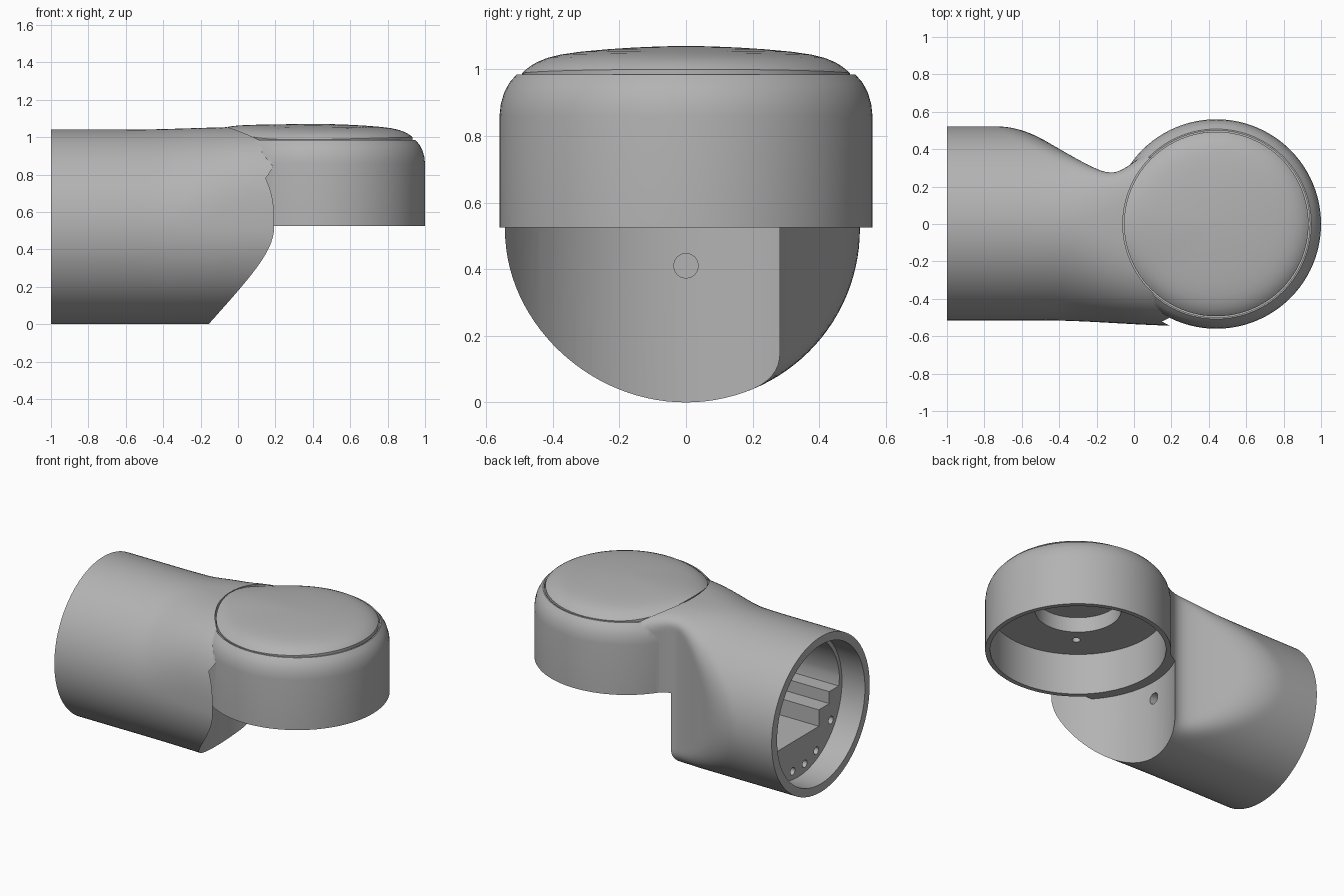
import bpy, bmesh, math
from mathutils import Matrix, Vector

if "Cube" in bpy.data.objects:
    bpy.data.objects.remove(bpy.data.objects["Cube"])

AXIS_X = 0.44   # upright joint axis
MID_Z = 0.52    # height of the tube axis

grey = bpy.data.materials.new("plain_grey")
grey.use_nodes = True
colour = (0.45, 0.45, 0.45, 1)
grey.diffuse_color = colour
grey.node_tree.nodes["Principled BSDF"].inputs["Base Color"].default_value = colour


def finish(name, bm):
    bmesh.ops.recalc_face_normals(bm, faces=bm.faces)
    mesh = bpy.data.meshes.new(name)
    bm.to_mesh(mesh)
    bm.free()
    mesh.materials.append(grey)
    obj = bpy.data.objects.new(name, mesh)
    bpy.context.collection.objects.link(obj)
    return obj


def loft(name, rings):
    """Skin closed rings of points and cap both ends."""
    bm = bmesh.new()
    loops = [[bm.verts.new(p) for p in ring] for ring in rings]
    n = len(loops[0])
    for a, b in zip(loops, loops[1:]):
        for i in range(n):
            j = (i + 1) % n
            bm.faces.new((a[i], a[j], b[j], b[i]))
    bm.faces.new(loops[0])
    bm.faces.new(loops[-1])
    return finish(name, bm)


def upright(name, profile, n=96):
    """Turn a (radius, z) profile about the joint axis."""
    return loft(name, [[(AXIS_X + r * math.cos(2 * math.pi * i / n),
                         r * math.sin(2 * math.pi * i / n), z) for i in range(n)]
                       for r, z in profile])


def lengthwise(name, outline, x0, x1):
    """Extrude a (y, z) outline along x."""
    return loft(name, [[(x, y, z) for y, z in outline] for x in (x0, x1)])


def disc(y, z, r, n):
    return [(y + r * math.cos(2 * math.pi * i / n),
             z + r * math.sin(2 * math.pi * i / n)) for i in range(n)]


def combine(target, tool, operation="DIFFERENCE"):
    tool.hide_render = True
    mod = target.modifiers.new("combine", "BOOLEAN")
    mod.operation, mod.solver, mod.object = operation, "EXACT", tool
    bpy.context.view_layer.objects.active = target
    bpy.ops.object.modifier_apply(modifier=mod.name)
    bpy.data.objects.remove(tool)


def soft_min(a, b, k=0.08):
    h = max(k - abs(a - b), 0) / k
    return min(a, b) - h * h * k / 4


def ramp(x, start, end):
    t = max(0, min(1, (x - start) / (end - start)))
    return t * t * (3 - 2 * t)


def tube_ring(x, n=112):
    """Round section, pinched at the back, with shoulders that fill out to the cup."""
    d = x + 0.12
    neck = 0.275 + (0.6 if d < 0 else 0.9) * (math.hypot(d, 0.08) - 0.08)
    flare = 0.03 * ramp(x, -0.5, 0.3)
    rise = 0.015 * ramp(x, -0.6, 0.1)
    fullness = 2 + ramp(x, -0.4, 0.15)
    ring = []
    for i in range(n):
        c, s = math.cos(2 * math.pi * i / n), math.sin(2 * math.pi * i / n)
        if s > 0:
            size = (abs(c) ** fullness + s ** fullness) ** (-1 / fullness)
            c, s = c * size, s * size
        y = soft_min(0.522 * c, neck) if c > 0 else (0.515 + flare) * c
        ring.append((x, y, MID_Z + (0.52 + (rise if s > 0 else 0)) * s))
    return ring


# Tube with its pinched neck
housing = loft("housing", [tube_ring(-1 + 1.35 * i / 54) for i in range(55)])

# Hollow end face of the tube, concentric with the joint
combine(housing, upright("end_cutter", [(0.597, -0.2), (0.597, 0.5255)], 128))

# Step where the front of the tube overlaps the cup
step = upright("step_cutter", [(0.597, 0.5), (0.597, 0.78), (0.55, 0.86)], 128)
bm = bmesh.new()
bm.from_mesh(step.data)
cut = bmesh.ops.bisect_plane(bm, geom=bm.verts[:] + bm.edges[:] + bm.faces[:],
                             plane_co=Vector((0, -0.4, 0)),
                             plane_no=Vector((0, 1, 0)), clear_outer=True)
bmesh.ops.holes_fill(bm, edges=[e for e in bm.edges if e.is_boundary])
bmesh.ops.recalc_face_normals(bm, faces=bm.faces)
bm.to_mesh(step.data)
bm.free()
combine(housing, step)

# Upright cup with rounded shoulder, then a round seat for the lid
cup = upright("cup", [(0.56, 0.525), (0.56, 0.86), (0.556, 0.895), (0.546, 0.93),
                      (0.53, 0.96), (0.508, 0.985)])
combine(housing, cup, "UNION")
combine(housing, upright("lid_seat", [(0.5, 0.955), (0.5, 1.2)]))

# Cup cavity with a raised centre well
combine(housing, upright("cup_cavity", [(0.53, 0.4), (0.53, 0.8)]))
combine(housing, upright("centre_well", [(0.26, 0.7), (0.26, 0.9)], 64))
combine(housing, upright("well_hole", [(0.08, 0.85), (0.08, 0.935)], 24))

# Open end of the tube, down to the mounting plate
combine(housing, lengthwise("tube_cavity", disc(0, MID_Z, 0.465, 96), -1.1, -0.83))

# Stepped pocket above the mounting plate
arc = [(min(0.24, 0.44 * math.cos(a)), MID_Z + 0.44 * math.sin(a))
       for a in (math.radians(50 + 5 * i) for i in range(26))]
steps = [(-0.43, 0.5), (-0.33, 0.5), (-0.33, 0.42), (-0.22, 0.42),
         (-0.22, 0.31), (0.24, 0.31)]
combine(housing, lengthwise("pocket", arc + steps, -0.9, -0.32))

# Screw holes in the mounting plate
for angle in (-148, -118, -100, -82):
    a = math.radians(angle)
    hole = disc(0.41 * math.cos(a), MID_Z + 0.41 * math.sin(a), 0.025, 16)
    combine(housing, lengthwise("screw_hole", hole, -0.9, -0.75))

# Cable hole in the hollow end face
combine(housing, lengthwise("cable_hole", disc(0, 0.41, 0.037, 16), -0.25, 0))

# Small hole in the cup ceiling
pin = upright("pin_hole", [(0.025, 0.7), (0.025, 0.88)], 16)
pin.data.transform(Matrix.Translation((-0.22, -0.28, 0)))
combine(housing, pin)


# Domed lid whose rim rises to meet the top of the tube
def lid_ring(r, skirt=None, n=96):
    ring = []
    t = r / 0.493
    dome = 0.55 * (1 - t ** 10) + 0.45 * (1 - t ** 1.8)
    for i in range(n):
        a = 2 * math.pi * i / n
        c = math.cos(a)
        rim = 0.987 + 0.068 * max(0, -c) ** 5 + 0.013 * max(0, c)
        z = skirt or rim + (1.07 - rim) * dome
        ring.append((AXIS_X + r * c, r * math.sin(a), z))
    return ring


radii = [0.493, 0.485, 0.47, 0.45, 0.42, 0.38, 0.32, 0.24, 0.16, 0.08, 0.02]
lid = loft("lid", [lid_ring(0.493, 0.957)] + [lid_ring(r) for r in radii])

for obj in (housing, lid):
    bpy.ops.object.select_all(action="DESELECT")
    obj.select_set(True)
    bpy.context.view_layer.objects.active = obj
    bpy.ops.object.shade_smooth_by_angle(angle=math.radians(32))
